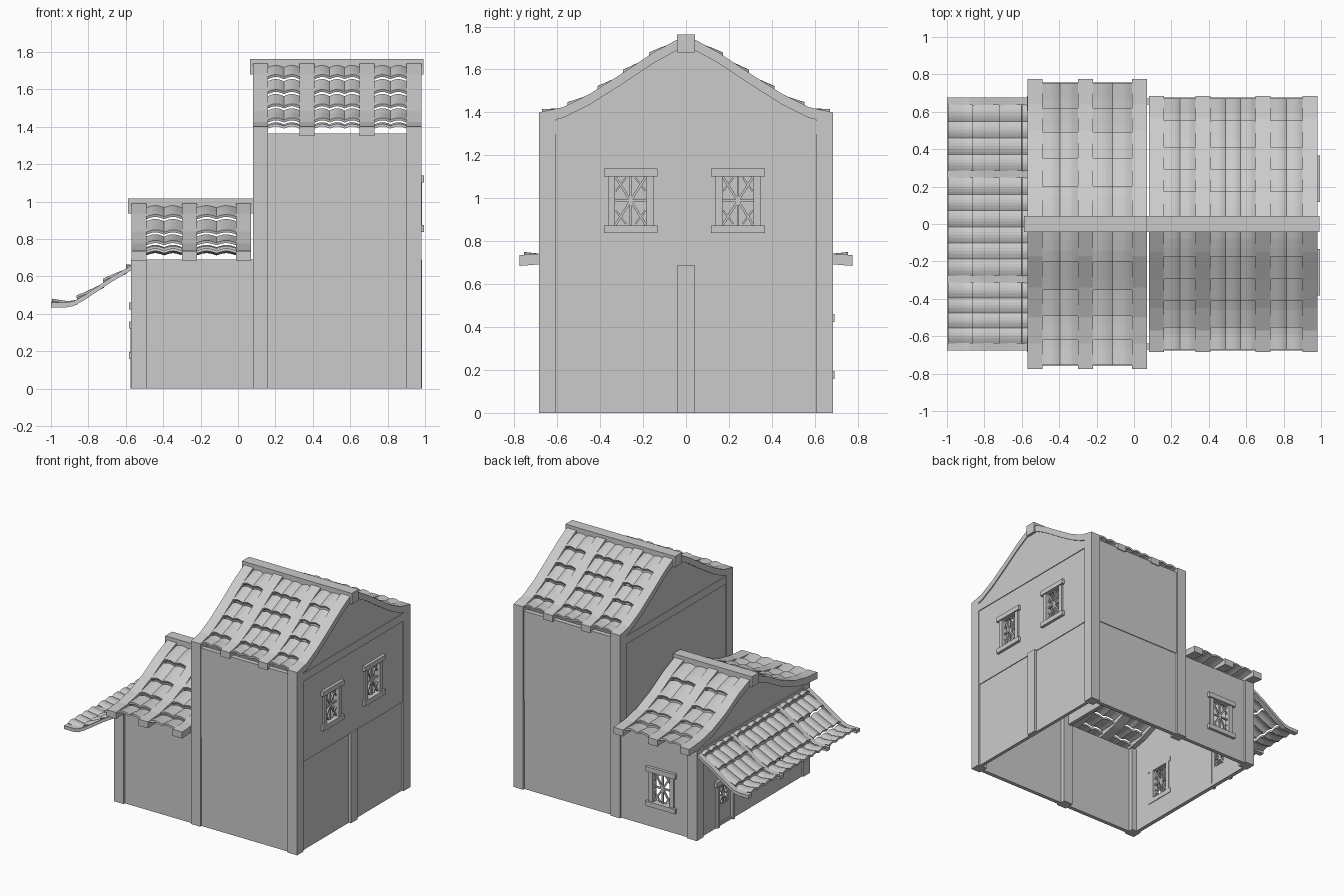
import bpy, bmesh, math
from mathutils import Vector

old = bpy.data.objects.get("Cube")
if old:
    bpy.data.objects.remove(old, do_unlink=True)

GREY = (0.6, 0.6, 0.6, 1)
plaster = bpy.data.materials.new("plain grey")
plaster.use_nodes = True
plaster.diffuse_color = GREY
plaster.node_tree.nodes["Principled BSDF"].inputs["Base Color"].default_value = GREY


def finish(name, bm):
    bmesh.ops.recalc_face_normals(bm, faces=bm.faces)
    mesh = bpy.data.meshes.new(name)
    bm.to_mesh(mesh)
    bm.free()
    mesh.materials.append(plaster)
    ob = bpy.data.objects.new(name, mesh)
    bpy.context.scene.collection.objects.link(ob)
    return ob


def prism(name, outline, axis, a, b, holes=()):
    """Extrude a 2D outline, with optional holes, from a to b along x, y."""
    def place(u, v):
        return (a, u, v) if axis == "x" else (u, a, v)
    bm = bmesh.new()
    edges = []
    for loop in [outline, *holes]:
        vs = [bm.verts.new(place(*p)) for p in loop]
        if holes:
            edges += [bm.edges.new((vs[i - 1], vs[i])) for i in range(len(vs))]
        else:
            bm.faces.new(vs)
    if holes:
        bmesh.ops.triangle_fill(bm, use_beauty=True, edges=edges)
    new = bmesh.ops.extrude_face_region(bm, geom=bm.faces[:])["geom"]
    shift = Vector((b - a, 0, 0) if axis == "x" else (0, b - a, 0))
    bmesh.ops.translate(bm, vec=shift, verts=[v for v in new if isinstance(v, bmesh.types.BMVert)])
    return finish(name, bm)


def rect(u0, u1, v0, v1):
    return [(u0, v0), (u1, v0), (u1, v1), (u0, v1)]


def box(name, x0, x1, y0, y1, z0, z1):
    return prism(name, rect(x0, x1, z0, z1), "y", y0, y1)


def height(profile, d):
    for (d0, z0), (d1, z1) in zip(profile, profile[1:]):
        if d <= d1:
            return z0 + (z1 - z0) * (d - d0) / (d1 - d0)
    return profile[-1][1]


def strip(name, profile, axis, sign, a, b, thick):
    top = [(sign * d, z) for d, z in profile]
    prism(name, top + [(u, z - thick) for u, z in reversed(top)], axis, a, b)


def tiles(name, profile, breaks, lo, hi, cols, place, drop=0.03):
    """Overlapping rows of rounded tiles following a roof profile."""
    bm = bmesh.new()
    n = cols * 6
    for d0, d1 in zip(breaks, breaks[1:]):
        rows = []
        for k in range(4):
            f = k / 3
            d = d0 + (d1 - d0) * f
            z = height(profile, d) - drop + 0.024 * f
            rows.append([bm.verts.new(place(d, lo + (hi - lo) * i / n,
                         z + 0.012 * abs(math.sin(math.pi * i / 6)))) for i in range(n + 1)])
        for r, s in zip(rows, rows[1:]):
            for i in range(n):
                bm.faces.new((r[i], r[i + 1], s[i + 1], s[i]))
    ob = finish(name, bm)
    mod = ob.modifiers.new("thickness", "SOLIDIFY")
    mod.thickness = 0.014
    mod.offset = 0


def bar(name, p, q, width, axis, a, b):
    p, q = Vector(p), Vector(q)
    t = (q - p).normalized() * width / 2
    s = Vector((-t.y, t.x))
    prism(name, [tuple(c) for c in (p + s, p - s, q - s, q + s)], axis, a, b)


def lattice(name, axis, a, b, u, v, w, h):
    for p, q in (((0, -h), (0, h)), ((-w, 0), (w, 0)), ((-w, -h), (w, h)), ((-w, h), (w, -h))):
        bar(name + "_bar", (u + p[0], v + p[1]), (u + q[0], v + q[1]), 0.011, axis, a, b)
    for sx in (-1, 1):
        for sz in (-1, 1):
            bar(name + "_pane_bar", (u + sx * w * 0.95, v + sz * h * 0.4),
                (u + sx * w * 0.3, v + sz * h * 0.95), 0.008, axis, a, b)


WIN_W, WIN_H = 0.072, 0.114


def hole(u, v):
    return rect(u - WIN_W, u + WIN_W, v - WIN_H, v + WIN_H)


def window(name, axis, d, out, u, v):
    a, b = d - out * 0.035, d + out * 0.012
    for s in (-1, 1):
        prism(name + "_jamb", rect(u + s * WIN_W, u + s * (WIN_W + 0.034), v - WIN_H, v + WIN_H), axis, a, b)
        prism(name + "_sill", rect(u - 0.125, u + 0.125, v + s * WIN_H, v + s * (WIN_H + 0.037)),
              axis, a, b + out * 0.01)
    lattice(name, axis, d - out * 0.018, d - out * 0.006, u, v, WIN_W, WIN_H)


# Roof profiles: distance from the ridge, height
tall = [(0, 1.75), (0.04, 1.74), (0.15, 1.68), (0.3, 1.58), (0.45, 1.485), (0.57, 1.425), (0.685, 1.4)]
low = [(0, 1.0), (0.04, 0.99), (0.17, 0.935), (0.34, 0.84), (0.5, 0.775), (0.64, 0.745), (0.775, 0.735)]
awning = [(0.56, 0.665), (0.67, 0.6), (0.82, 0.5), (0.88, 0.467), (0.92, 0.46), (1.0, 0.46)]


def gable(profile, base, drop=0.05):
    """Wall outline closed by the curved roof line."""
    half = [(min(d, 0.66), height(profile, min(d, 0.66)) - drop) for d, _ in profile]
    return [(-0.66, base), (0.66, base)] + half[::-1] + [(-d, z) for d, z in half[1:]]


# Tall house walls
upper_windows = [(-0.258, 0.988), (0.242, 0.988)]
prism("right_upper_wall", gable(tall, 0.68), "x", 0.94, 0.972, [hole(*w) for w in upper_windows])
prism("right_lower_wall", rect(-0.66, 0.66, 0, 0.68), "x", 0.94, 0.966)
prism("left_upper_wall", gable(tall, 0.66), "x", 0.09, 0.12)
box("right_centre_post", 0.94, 0.984, -0.04, 0.04, 0, 0.69)
for x0, x1 in ((0.95, 0.978), (0.084, 0.11)):
    box("gable_beam", x0, x1, -0.61, 0.61, 1.3, 1.36)
for u, v in upper_windows:
    window("upper_window", "x", 0.972, 1, u, v)
for s in (-1, 1):
    box("tall_upper_wall", 0.1, 0.96, s * 0.64, s * 0.676, 0.68, 1.365)
    box("tall_lower_wall", 0.1, 0.96, s * 0.64, s * 0.67, 0, 0.68)
    for x in (0.08, 0.9):
        box("tall_corner_post", x, x + 0.08, s * 0.605, s * 0.685, 0, 1.38)

# Low house walls, with one window at the back and one beside the door
prism("low_front_wall", rect(-0.54, 0.1, 0, 0.69), "y", -0.64, -0.67)
prism("low_back_wall", rect(-0.54, 0.1, 0, 0.69), "y", 0.64, 0.67, [hole(-0.265, 0.31)])
door_hole = rect(0.25, 0.41, 0.02, 0.32)
prism("low_left_wall", gable(low, 0), "x", -0.53, -0.56, [hole(-0.34, 0.31), door_hole])
window("back_window", "y", 0.67, 1, -0.265, 0.31)
window("side_window", "x", -0.56, -1, -0.34, 0.31)
for s in (-1, 1):
    box("low_corner_post", -0.572, -0.49, s * 0.605, s * 0.685, 0, 0.69)
box("low_gable_beam", -0.568, -0.53, -0.61, 0.61, 0.62, 0.68)

# Door with a small latticed opening
prism("door", rect(0.25, 0.41, 0, 0.32), "x", -0.535, -0.55, [rect(0.28, 0.38, 0.15, 0.29)])
lattice("door_lattice", "x", -0.538, -0.548, 0.33, 0.22, 0.05, 0.07)
for y in (0.225, 0.41):
    box("door_jamb", -0.574, -0.53, y, y + 0.025, 0, 0.32)
box("door_lintel", -0.582, -0.53, 0.205, 0.455, 0.32, 0.36)

# Curved roofs: raised strips with tile fields between them
roofs = [
    ("tall_roof", tall, [0.08, 0.33, 0.65, 0.9], [2, 3, 2], [0.03, 0.17, 0.29, 0.41, 0.55, 0.67]),
    ("low_roof", low, [-0.57, -0.3, -0.01], [2, 2], [0.03, 0.2, 0.35, 0.49, 0.62, 0.755]),
]
for name, profile, starts, cols, breaks in roofs:
    for s in (-1, 1):
        for x in starts:
            strip(name + "_strip", profile, "x", s, x, x + 0.08, 0.05)
        for x0, x1, c in zip(starts, starts[1:], cols):
            tiles(name + "_tiles", profile, breaks, x0 + 0.08, x1, c, lambda d, a, z: (a, s * d, z))
box("tall_ridge_beam", 0.063, 0.993, -0.042, 0.042, 1.68, 1.763)
box("low_ridge_beam", -0.587, 0.08, -0.042, 0.042, 0.935, 1.016)

# Awning over the door side
edges = [-0.675, -0.315, 0.245, 0.635]
for y in edges:
    strip("awning_strip", awning, "y", -1, y, y + 0.04, 0.026)
for y0, y1, c in zip(edges, edges[1:], (4, 6, 4)):
    tiles("awning_tiles", awning, [0.56, 0.6, 0.72, 0.86, 0.995], y0 + 0.04, y1, c,
          lambda d, a, z: (-d, a, z), 0.022)
